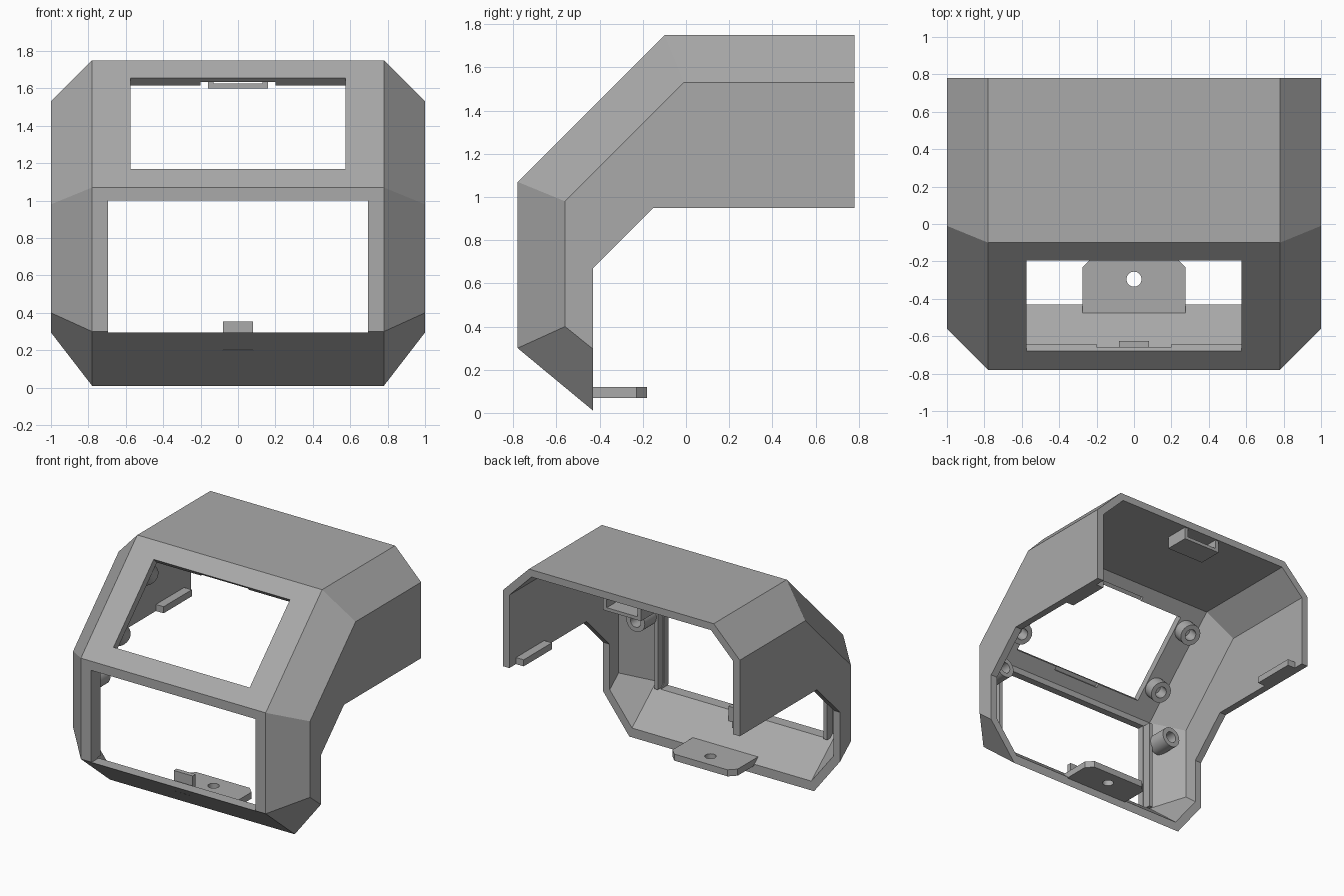
import bpy, bmesh, math
from mathutils import Matrix, Vector

if "Cube" in bpy.data.objects:
    bpy.data.objects.remove(bpy.data.objects["Cube"])

grey = bpy.data.materials.new("matte_grey")
grey.diffuse_color = (0.4, 0.4, 0.4, 1)
grey.use_nodes = True
grey.node_tree.nodes["Principled BSDF"].inputs["Base Color"].default_value = grey.diffuse_color


def finish(name, bm):
    bmesh.ops.recalc_face_normals(bm, faces=bm.faces)
    me = bpy.data.meshes.new(name)
    bm.to_mesh(me)
    bm.free()
    ob = bpy.data.objects.new(name, me)
    bpy.context.collection.objects.link(ob)
    me.materials.append(grey)
    return ob


def box(name, lo, hi, matrix=Matrix()):
    bm = bmesh.new()
    size = [h - l for l, h in zip(lo, hi)]
    mid = [(h + l) / 2 for l, h in zip(lo, hi)]
    bmesh.ops.create_cube(bm, size=1, matrix=matrix @ Matrix.Translation(mid) @ Matrix.Diagonal((*size, 1)))
    return finish(name, bm)


def tube(name, start, end, r_out, r_in, n=32):
    start, end = Vector(start), Vector(end)
    rot = (end - start).to_track_quat('Z', 'Y')
    bm = bmesh.new()
    rings = []
    for p, r in ((start, r_out), (end, r_out), (end, r_in), (start, r_in)):
        rings.append([bm.verts.new(p + rot @ Vector((r * math.cos(k * math.tau / n), r * math.sin(k * math.tau / n), 0)))
                      for k in range(n)])
    for i in range(4):
        a, b = rings[i], rings[(i + 1) % 4]
        for k in range(n):
            bm.faces.new((a[k], a[(k + 1) % n], b[(k + 1) % n], b[k]))
    ob = finish(name, bm)
    bpy.context.view_layer.objects.active = ob
    ob.select_set(True)
    bpy.ops.object.shade_smooth_by_angle(angle=math.radians(35))
    ob.select_set(False)
    return ob


def cut(target, cutter):
    mod = target.modifiers.new(cutter.name, 'BOOLEAN')
    mod.operation, mod.solver, mod.object = 'DIFFERENCE', 'EXACT', cutter
    cutter.hide_render = True
    cutter.hide_set(True)


# Faceted housing: profiles (y, z) of the ridge, the chamfer edge and the side's lower edge
side_edge = [(.78, .95), (-.15, .95), (-.43, .67)]
outer = dict(xa=.78, xb=1.0,
             a=[(.78, 1.75), (-.10, 1.75), (-.78, 1.07), (-.78, .30), (-.43, .01)],
             b=[(.78, 1.53), (-.01, 1.53), (-.56, .98), (-.56, .40), (-.43, .295)])
inner = dict(xa=.757, xb=.945,
             a=[(.78, 1.695), (-.077, 1.695), (-.725, 1.047), (-.725, .326), (-.43, .081)],
             b=[(.78, 1.507), (0, 1.507), (-.537, .969), (-.537, .41), (-.43, .323)])


def skin(bm, d):
    rows = {}
    for s in (-1, 1):
        a = [bm.verts.new((s * d['xa'], *p)) for p in d['a']]
        b = [bm.verts.new((s * d['xb'], *p)) for p in d['b']]
        c = [bm.verts.new((s * d['xb'], *p)) for p in side_edge]
        for i in range(4):
            bm.faces.new((a[i], a[i + 1], b[i + 1], b[i]))
        bm.faces.new(b + c[::-1])
        rows[s] = (a, b, c)
    l, r = rows[-1], rows[1]
    for i in range(4):
        bm.faces.new((l[0][i], l[0][i + 1], r[0][i + 1], r[0][i]))
    # boundary loop of the open back
    return [l[2][0], l[1][0], l[0][0], r[0][0], r[1][0], *r[2], r[1][4], r[0][4],
            l[0][4], l[1][4], l[2][2], l[2][1]]


bm = bmesh.new()
rim_o, rim_i = skin(bm, outer), skin(bm, inner)
for k in range(len(rim_o)):
    j = (k + 1) % len(rim_o)
    bm.faces.new((rim_o[k], rim_o[j], rim_i[j], rim_i[k]))
housing = finish("housing", bm)

# Front opening and sloped window with shallow clip notches in its edges
cut(housing, box("front_opening_cutter", (-.695, -.9, .295), (.695, -.6, 1.0)))
slope = Matrix.Translation((0, -.4375, 1.4125)) @ Matrix.Rotation(math.radians(45), 4, 'X')
cut(housing, box("sloped_window_cutter", (-.575, -.343, -.2), (.575, .343, .1), slope))
cut(housing, box("notch_cutter", (-.2, -.372, -.2), (.2, .372, -.03), slope))

# Screw plate with clipped rear corners
bm = bmesh.new()
outline = [(-.275, -.475), (.275, -.475), (.275, -.23), (.225, -.18), (-.225, -.18), (-.275, -.23)]
face = bm.faces.new([bm.verts.new((x, y, .07)) for x, y in outline])
ext = bmesh.ops.extrude_face_region(bm, geom=[face])
bmesh.ops.translate(bm, verts=[v for v in ext['geom'] if isinstance(v, bmesh.types.BMVert)], vec=(0, 0, .05))
plate = finish("screw_plate", bm)
bm = bmesh.new()
bmesh.ops.create_cone(bm, cap_ends=True, segments=32, radius1=.04, radius2=.04, depth=.3,
                      matrix=Matrix.Translation((0, -.295, .095)))
cut(plate, finish("screw_hole_cutter", bm))

# Clip tab on the floor
box("floor_tab", (-.08, -.66, .2), (.08, -.625, .355))

# Bracket under the rear of the roof
box("bracket_base", (-.16, .58, 1.60), (.16, .77, 1.625))
for s in (-1, 1):
    box("bracket_side", (min(s * .13, s * .16), .58, 1.62), (max(s * .13, s * .16), .77, 1.70))

# Mirrored inner parts: screw posts, ribs and ledges
d = math.sqrt(.5)
for s, side in ((-1, "left"), (1, "right")):
    for y, pos in ((-.215, "upper"), (-.55, "lower")):
        base = Vector((s * .66, y, y + 1.78))
        tube(f"{pos}_post_{side}", base, base + Vector((0, d, -d)) * .1, .08, .043)
    tube(f"front_post_{side}", (s * .79, -.68, .85), (s * .79, -.52, .85), .078, .043)
    xs = sorted((s * .70, s * .73))
    box(f"front_rib_{side}", (xs[0], -.73, .30), (xs[1], -.66, 1.0))
    xs = sorted((s * .88, s * .95))
    box(f"side_ledge_{side}", (xs[0], .36, .95), (xs[1], .70, 1.0))
